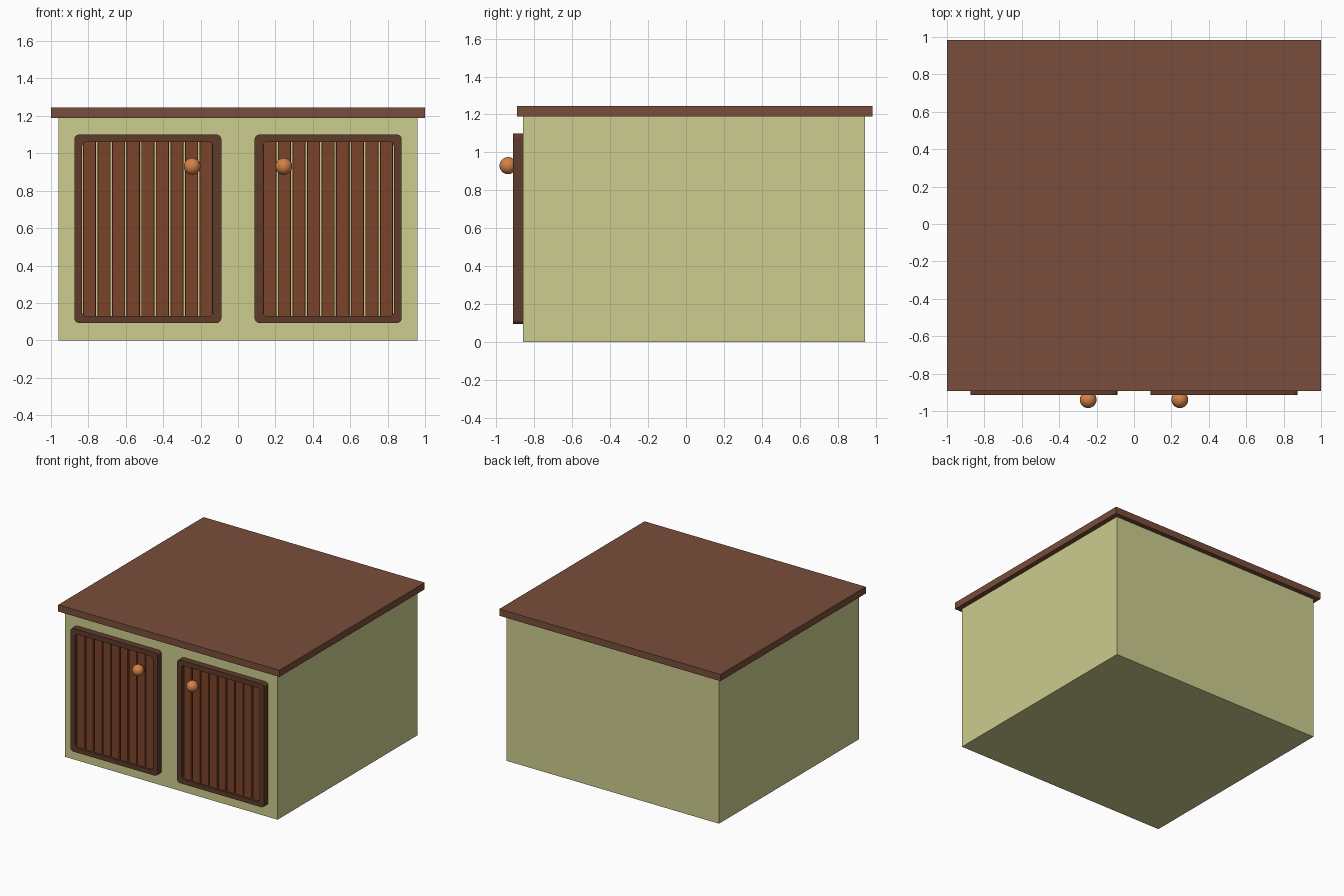
import bpy, bmesh, math

if "Cube" in bpy.data.objects:
    bpy.data.objects.remove(bpy.data.objects["Cube"])


def material(name, rgb):
    m = bpy.data.materials.new(name)
    m.diffuse_color = (*[c ** 2.2 for c in rgb], 1)
    m.use_nodes = True
    m.node_tree.nodes["Principled BSDF"].inputs["Base Color"].default_value = m.diffuse_color
    return m


GREEN = material("painted_green", (0.80, 0.80, 0.56))
TOP = material("worktop_brown", (0.47, 0.31, 0.24))
FRAME = material("frame_brown", (0.37, 0.24, 0.18))
SLAT = material("slat_brown", (0.48, 0.27, 0.18))
KNOB = material("knob_copper", (0.83, 0.50, 0.28))


def add_object(name, bm, mat):
    bmesh.ops.recalc_face_normals(bm, faces=bm.faces)
    me = bpy.data.meshes.new(name)
    bm.to_mesh(me)
    bm.free()
    me.materials.append(mat)
    ob = bpy.data.objects.new(name, me)
    bpy.context.collection.objects.link(ob)
    return ob


def box(name, x, y, z, mat, bevel=0):
    bm = bmesh.new()
    bmesh.ops.create_cube(bm, size=1)
    for v in bm.verts:
        for i, (lo, hi) in enumerate((x, y, z)):
            v.co[i] = lo if v.co[i] < 0 else hi
    ob = add_object(name, bm, mat)
    if bevel:
        mod = ob.modifiers.new("soft_edges", 'BEVEL')
        mod.width, mod.segments = bevel, 2
    return ob


def rounded_rect(x0, x1, z0, z1, r, steps=5):
    pts = []
    corners = ((x1 - r, z1 - r), (x0 + r, z1 - r), (x0 + r, z0 + r), (x1 - r, z0 + r))
    for k, (cx, cz) in enumerate(corners):
        for i in range(steps + 1):
            a = (k + i / steps) * math.pi / 2
            pts.append((cx + r * math.cos(a), cz + r * math.sin(a)))
    return pts


def frame(name, outer, inner, y_front, y_back, mat):
    bm = bmesh.new()
    rings = [[bm.verts.new((x, y, z)) for x, z in shape]
             for shape, y in ((outer, y_front), (outer, y_back), (inner, y_back), (inner, y_front))]
    n = len(outer)
    for a, b in zip(rings, rings[1:] + rings[:1]):
        for i in range(n):
            j = (i + 1) % n
            bm.faces.new((a[i], a[j], b[j], b[i]))
    return add_object(name, bm, mat)


# Carcass and overhanging worktop
box("cabinet_body", (-0.96, 0.96), (-0.86, 0.945), (0, 1.19), GREEN)
box("worktop", (-1, 1), (-0.893, 0.983), (1.19, 1.245), TOP)

for side, label in ((-1, "left"), (1, "right")):
    # Door frame with rounded corners
    def span(a, b):
        return tuple(sorted((side * a, side * b)))
    frame(f"{label}_door_frame",
          rounded_rect(*span(0.089, 0.875), 0.093, 1.10, 0.025),
          rounded_rect(*span(0.13, 0.834), 0.13, 1.06, 0.025),
          -0.913, -0.855, FRAME)

    # Nine recessed vertical slats with narrow gaps
    for i in range(9):
        centre = 0.482 + (i - 4) * 0.078
        box(f"{label}_door_slat_{i + 1}", span(centre - 0.035, centre + 0.035),
            (-0.897, -0.855), (0.115, 1.075), SLAT, bevel=0.006)

    # Round knob near the inner edge
    bpy.ops.mesh.primitive_uv_sphere_add(segments=32, ring_count=16, radius=0.045,
                                         location=(side * 0.245, -0.939, 0.93))
    knob = bpy.context.object
    knob.name = f"{label}_door_knob"
    knob.data.materials.append(KNOB)
    bpy.ops.object.shade_smooth()
